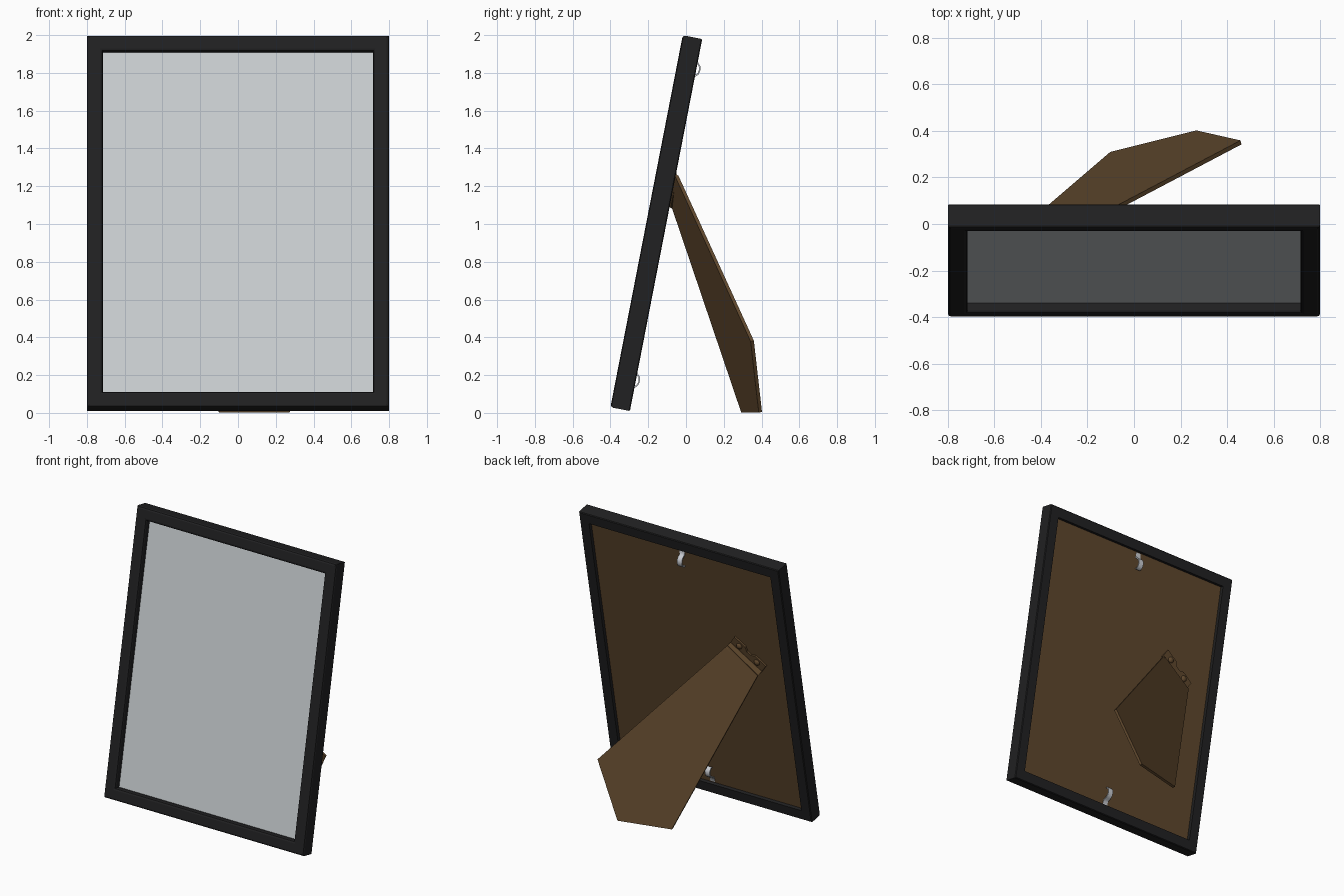
import bpy, bmesh, math
from mathutils import Vector, Matrix

if "Cube" in bpy.data.objects:
    bpy.data.objects.remove(bpy.data.objects["Cube"])

W, H, T = 0.8, 2.006, 0.105            # half width, height, depth of the frame
TILT = Matrix.Translation((0, -0.40, 0.03)) @ Matrix.Rotation(-math.radians(11), 4, 'X')


def material(name, rgb):
    m = bpy.data.materials.new(name)
    m.diffuse_color = (*rgb, 1)
    m.use_nodes = True
    m.node_tree.nodes["Principled BSDF"].inputs["Base Color"].default_value = m.diffuse_color
    return m


BLACK = material("black frame", (0.015, 0.015, 0.016))
GLASS = material("pale grey glass", (0.60, 0.635, 0.65))
BROWN = material("brown board", (0.115, 0.064, 0.026))
METAL = material("clip metal", (0.6, 0.62, 0.66))


def finish(name, bm, mat, matrix=Matrix(), smooth=False):
    bmesh.ops.recalc_face_normals(bm, faces=bm.faces)
    me = bpy.data.meshes.new(name)
    bm.to_mesh(me)
    bm.free()
    me.transform(matrix)
    me.materials.append(mat)
    ob = bpy.data.objects.new(name, me)
    bpy.context.collection.objects.link(ob)
    if smooth:
        bpy.ops.object.select_all(action='DESELECT')
        ob.select_set(True)
        bpy.context.view_layer.objects.active = ob
        bpy.ops.object.shade_smooth_by_angle(angle=math.radians(50))
    return ob


def slab(name, pts, offset, mat, matrix=Matrix(), smooth=False):
    """Flat outline pushed along an offset vector."""
    bm = bmesh.new()
    f = bm.faces.new([bm.verts.new(p) for p in pts])
    ext = bmesh.ops.extrude_face_region(bm, geom=[f], use_keep_orig=True)
    bmesh.ops.translate(bm, vec=offset,
                        verts=[g for g in ext['geom'] if isinstance(g, bmesh.types.BMVert)])
    return finish(name, bm, mat, matrix, smooth)


def panel(name, inset, d0, d1, mat):
    x, z0, z1 = W - inset, inset, H - inset
    slab(name, [(-x, d0, z0), (x, d0, z0), (x, d0, z1), (-x, d0, z1)], (0, d1 - d0, 0), mat, TILT)


# mitred frame: moulding profile as (inset from outer edge, depth)
profile = [(0.005, T), (0, T - 0.005), (0, 0.014), (0.004, 0.005), (0.013, 0), (0.070, 0),
           (0.081, 0.004), (0.085, 0.012), (0.085, 0.045), (0.073, 0.045), (0.073, T)]
bm = bmesh.new()
rings = []
for s, d in profile:
    rings.append([bm.verts.new(c) for c in ((s - W, d, s), (W - s, d, s),
                                            (W - s, d, H - s), (s - W, d, H - s))])
for i, a in enumerate(rings):
    b = rings[(i + 1) % len(rings)]
    for k in range(4):
        bm.faces.new((a[k], a[(k + 1) % 4], b[(k + 1) % 4], b[k]))
finish("frame_moulding", bm, BLACK, TILT)

# glass and backing board
panel("glass", 0.078, 0.045, 0.050, GLASS)
panel("backing_board", 0.073, 0.052, 0.080, BROWN)

# support leg: five-sided panel in one slanted plane
N = Vector((-0.25, 1, 0.24)).normalized()
leg = [Vector((x, 0.327 + 0.25 * x - 0.24 * z, z)) for x, z in
       ((-0.10, 0.003), (0.27, 0.003), (0.46, 0.38), (-0.30, 1.255), (-0.53, 1.09))]
slab("support_leg", [p - N * 0.009 for p in leg], N * 0.018, BROWN)

# hinge: bent tab from the leg's top edge up to the board, with a notch and two rivets
inv = TILT.inverted()
D, E = inv @ leg[3], inv @ leg[4]
along = E - D
up = Vector((along.z, 0, -along.x)).normalized()


def at(t, rise, depth):
    p = D + along * t + up * rise
    p.y = depth
    return p


slab("hinge_fold", [at(0, -0.01, 0.112), at(1, -0.01, 0.112), at(1, 0.022, 0.079), at(0, 0.022, 0.079)],
     (0, 0.016, 0), BROWN, TILT)
tab = [(0, 0.015), (1, 0.015), (1, 0.085), (0.66, 0.085), (0.56, 0.062), (0.44, 0.062),
       (0.34, 0.085), (0, 0.085)]
slab("hinge_tab", [at(t, r, 0.079) for t, r in tab], (0, 0.014, 0), BROWN, TILT)
for i, t in enumerate((0.22, 0.78)):
    bm = bmesh.new()
    bmesh.ops.create_uvsphere(bm, u_segments=16, v_segments=8, radius=0.022)
    bmesh.ops.scale(bm, vec=(1, 0.7, 1), verts=bm.verts)
    bmesh.ops.translate(bm, vec=at(t, 0.052, 0.093), verts=bm.verts)
    finish(f"hinge_rivet_{i + 1}", bm, BROWN, TILT, True)

# bent metal hanging clips, mirrored top and bottom, as (depth, distance from frame end)
path = [(0.081, 0.078), (0.083, 0.105), (0.092, 0.118), (0.108, 0.126), (0.122, 0.142),
        (0.127, 0.165), (0.122, 0.188), (0.108, 0.202), (0.095, 0.204)]
strip = path + [(d - 0.007, v + (0.004 if v < 0.16 else -0.004)) for d, v in reversed(path)]
for name, flip in (("lower_clip", False), ("upper_clip", True)):
    pts = [(-0.019, d, H - v if flip else v) for d, v in strip]
    slab(name, pts, (0.038, 0, 0), METAL, TILT, True)
